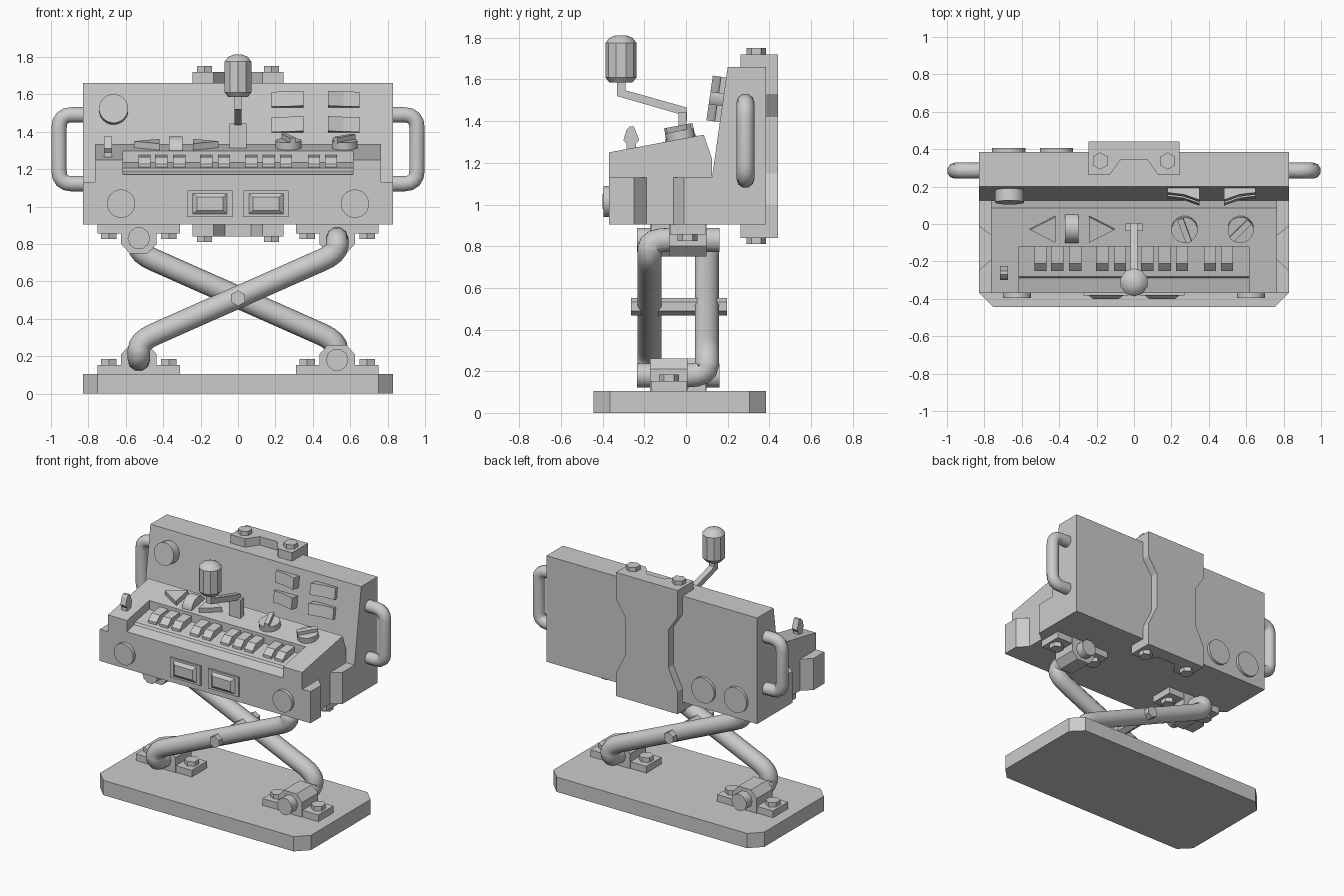
import bpy, bmesh
from math import pi, radians, cos, sin, atan2
from mathutils import Vector, Matrix

cube = bpy.data.objects.get("Cube")
if cube:
    bpy.data.objects.remove(cube, do_unlink=True)

GREY = bpy.data.materials.new("plain grey")
GREY.use_nodes = True
GREY.diffuse_color = (0.6, 0.6, 0.6, 1)
GREY.node_tree.nodes["Principled BSDF"].inputs["Base Color"].default_value = (0.6, 0.6, 0.6, 1)


def finish(name, bm, matrix=Matrix()):
    bmesh.ops.recalc_face_normals(bm, faces=bm.faces)
    mesh = bpy.data.meshes.new(name)
    bm.to_mesh(mesh)
    bm.free()
    mesh.materials.append(GREY)
    ob = bpy.data.objects.new(name, mesh)
    ob.matrix_world = matrix
    bpy.context.collection.objects.link(ob)
    return ob


def prism(name, pts, lo, hi, axis="z", matrix=Matrix()):
    """Extrude a 2D outline along an axis: x takes (y, z), y takes (x, z), z takes (x, y)."""
    place = {"x": lambda p, d: (d, *p), "y": lambda p, d: (p[0], d, p[1]), "z": lambda p, d: (*p, d)}[axis]
    bm = bmesh.new()
    low = [bm.verts.new(place(p, lo)) for p in pts]
    high = [bm.verts.new(place(p, hi)) for p in pts]
    bm.faces.new(low)
    bm.faces.new(high)
    for i in range(len(pts)):
        j = (i + 1) % len(pts)
        bm.faces.new((low[i], low[j], high[j], high[i]))
    return finish(name, bm, matrix)


def box(name, x0, x1, y0, y1, z0, z1, matrix=Matrix()):
    return prism(name, [(x0, y0), (x1, y0), (x1, y1), (x0, y1)], z0, z1, "z", matrix)


def ring(r, n, cx=0, cy=0):
    return [(cx + r * cos(2 * pi * (i + 0.5) / n), cy + r * sin(2 * pi * (i + 0.5) / n)) for i in range(n)]


def smooth(ob, angle):
    bpy.ops.object.select_all(action="DESELECT")
    ob.select_set(True)
    bpy.context.view_layer.objects.active = ob
    bpy.ops.object.shade_smooth_by_angle(angle=radians(angle))


def disc(name, r, cx, cy, lo, hi, axis="z", matrix=Matrix(), n=20):
    smooth(prism(name, ring(r, n, cx, cy), lo, hi, axis, matrix), 40)


def tube(name, points, r, bend):
    """Round pipe through the points, with rounded corners."""
    pts = [Vector(p) for p in points]
    path = [pts[0]]
    for a, b, c in zip(pts, pts[1:], pts[2:]):
        p = b + (a - b).normalized() * min(bend, (a - b).length * 0.49)
        q = b + (c - b).normalized() * min(bend, (c - b).length * 0.49)
        path += [p.lerp(b, t).lerp(b.lerp(q, t), t) for t in (0, 0.25, 0.5, 0.75, 1)]
    path.append(pts[-1])
    curve = bpy.data.curves.new(name, "CURVE")
    curve.dimensions = "3D"
    curve.bevel_depth, curve.bevel_resolution, curve.use_fill_caps = r, 3, True
    spline = curve.splines.new("POLY")
    spline.points.add(len(path) - 1)
    for sp, p in zip(spline.points, path):
        sp.co = (*p, 1)
    curve.materials.append(GREY)
    ob = bpy.data.objects.new(name, curve)
    bpy.context.collection.objects.link(ob)
    bpy.ops.object.select_all(action="DESELECT")
    ob.select_set(True)
    bpy.context.view_layer.objects.active = ob
    bpy.ops.object.convert(target="MESH")
    smooth(bpy.context.object, 50)


def mirrored(half):
    return half + [(-x, y) for x, y in reversed(half)]


# Base plate with clipped corners
prism("base_plate", mirrored([(0.75, -0.445), (0.83, -0.365), (0.83, 0.305), (0.75, 0.385)]), 0, 0.105)

# Crossed legs, each the half turn of the other about the centre
MID = -0.037
for name, s in (("front_leg", 1), ("rear_leg", -1)):
    shape = [(-0.53, 0.197, 0.18), (-0.53, -0.138, 0.18), (-0.53, -0.138, 0.28),
             (0.53, -0.138, 0.75), (0.53, -0.138, 0.83), (0.53, 0.197, 0.83)]
    tube(name, [(s * x, MID + s * y, z) for x, y, z in shape], 0.06, 0.09)
prism("centre_bolt", ring(0.042, 6, 0, 0.51), -0.265, 0.197, "y")

# Leg brackets with bolts, on the plate and hanging from the body
for side in (-1, 1):
    for level, z, up in (("lower", 0.105, 1), ("upper", 0.905, -1)):
        x, y = side * 0.53, MID - side * up * 0.045
        prism(f"{level}_bracket_housing", [(x + a, z + up * h) for a, h in mirrored(
            [(0.095, 0), (0.095, 0.105), (0.05, 0.155)])], y - 0.09, y + 0.09, "y")
        box(f"{level}_bracket_foot", x - 0.22, x + 0.22, y - 0.085, y + 0.085, z, z + up * 0.048)
        for dx in (-0.16, 0.16):
            prism(f"{level}_bracket_bolt", ring(0.048, 6, x + dx, y), z + up * 0.048, z + up * 0.08)

# Body: lower block with side notches, sloped panel, console around a key tray
prism("lower_body", mirrored([(0.83, -0.37), (0.83, -0.25), (0.765, -0.19), (0.765, -0.06),
                              (0.83, -0.01), (0.83, 0.385)]), 0.905, 1.13)
prism("back_panel", [(0.125, 1.13), (0.2, 1.66), (0.385, 1.66), (0.385, 1.13)], -0.83, 0.83, "x")
rear = [(0.085, 1.335), (0.125, 1.22), (0.125, 1.13)]
for side in (-1, 1):
    prism("console_end", [(-0.37, 1.13), (-0.37, 1.25)] + rear, side * 0.615, side * 0.765, "x")
prism("console_middle", [(-0.37, 1.13), (-0.37, 1.17), (-0.29, 1.19), (-0.28, 1.205), (-0.12, 1.235),
                         (-0.12, 1.297)] + rear, -0.615, 0.615, "x")
for x in (-0.5, -0.41, -0.315, -0.17, -0.075, 0.07, 0.165, 0.257, 0.406, 0.497):
    prism("key", [(-0.25, 1.2), (-0.25, 1.228), (-0.21, 1.265), (-0.12, 1.275), (-0.12, 1.22)],
          x - 0.033, x + 0.033, "x")

# Front discs and framed buttons
for side in (-1, 1):
    disc("front_disc", 0.076, side * 0.625, 1.015, -0.395, -0.37, "y")
    x = side * 0.15
    for a, b, lo, hi in ((0.12, 0.07, 0, 0.012),):
        box("button_frame", x - a, x + a, -0.37 - hi, -0.37, 1.015 - b, 1.015 + b)
    bm = bmesh.new()
    loops = [[bm.verts.new((x + sx * w, d, 1.015 + sz * h)) for sx, sz in ((-1, -1), (1, -1), (1, 1), (-1, 1))]
             for w, h, d in ((0.095, 0.058, -0.38), (0.07, 0.035, -0.4))]
    for i in range(4):
        j = (i + 1) % 4
        bm.faces.new((loops[0][i], loops[0][j], loops[1][j], loops[1][i]))
    bm.faces.new(loops[0])
    bm.faces.new(loops[1])
    finish("front_button", bm)

# Rear discs
for x in (-0.67, -0.415):
    disc("rear_disc", 0.09, x, 1.04, 0.385, 0.405, "y")

# Side handles
for side in (-1, 1):
    tube("side_handle", [(side * x, 0.285, z) for x, z in ((0.82, 1.49), (0.957, 1.49), (0.957, 1.122), (0.82, 1.122))],
         0.043, 0.07)

# Clamp strap round the back, with hooked ends and bolts
prism("clamp_strap", mirrored([(0.243, 0.84), (0.243, 1.0), (0.17, 1.15), (0.17, 1.42), (0.243, 1.53), (0.243, 1.72)]),
      0.385, 0.442, "y")
lip = mirrored([(0.243, 0.386), (0.243, 0.262), (0.13, 0.262), (0.07, 0.345)])
for z0, z1, up in ((1.66, 1.72, 1), (0.905, 0.84, -1)):
    prism("clamp_lip", lip, z0, z1)
    for x in (-0.18, 0.18):
        prism("clamp_bolt", ring(0.046, 6, x, 0.337), z1, z1 + up * 0.03)

# Dial and rocker switches on the sloped panel (local y points out of the panel backwards)
panel_tilt = Matrix.Rotation(-atan2(0.075, 0.53), 4, "X")


def on_panel(x, z):
    return Matrix.Translation((x, 0.125 + (z - 1.13) * 0.075 / 0.53, z)) @ panel_tilt


disc("panel_dial", 0.078, 0, 0, -0.065, 0.01, "y", on_panel(-0.665, 1.515))
for x, s in ((0.265, 1), (0.565, -1)):
    for z in (1.57, 1.435):
        prism("rocker_switch", [(-0.085 * s, 0.01), (-0.085 * s, -0.025), (0, -0.035),
                                (0.085 * s, -0.065), (0.085 * s, 0.01)], -0.04, 0.04, "z", on_panel(x, z))

# Controls on the console slope
slope = atan2(0.085, 0.455)


def on_console(x, y):
    return Matrix.Translation((x, y, 1.25 + (y + 0.37) * 0.085 / 0.455)) @ Matrix.Rotation(slope, 4, "X")


for x, s in ((-0.485, -1), (-0.175, 1)):
    prism("arrow_button", [(s * 0.07, 0), (-s * 0.065, 0.07), (-s * 0.065, -0.07)], -0.01, 0.035, "z",
          on_console(x, -0.025))
disc("thumb_wheel", 0.08, 0, -0.02, -0.037, 0.037, "x", on_console(-0.333, -0.025), 16)
for x, turn in ((0.27, -70), (0.57, 45)):
    disc("knob", 0.07, 0, 0, -0.01, 0.04, "z", on_console(x, -0.025), 16)
    box("knob_grip", -0.068, 0.068, -0.016, 0.016, 0.03, 0.065, on_console(x, -0.025) @ Matrix.Rotation(radians(turn), 4, "Z"))
prism("toggle", [(-0.285, 1.25), (-0.285, 1.29), (-0.3, 1.31), (-0.285, 1.36), (-0.27, 1.375), (-0.25, 1.375),
                 (-0.225, 1.31), (-0.24, 1.29), (-0.24, 1.25)], -0.717, -0.675, "x")

# Lever: post, cranked arm and grip
box("lever_post", -0.045, 0.045, -0.037, 0.003, 1.3, 1.445)
prism("lever_arm", [(0.005, 1.4), (0.005, 1.465), (-0.29, 1.548), (-0.29, 1.6), (-0.33, 1.6), (-0.33, 1.52), (-0.035, 1.435),
                    (-0.035, 1.4)], -0.02, 0.02, "x")
bm = bmesh.new()
rings = [[bm.verts.new((x, y - 0.312, z)) for x, y in ring(r, 10)]
         for r, z in ((0.055, 1.585), (0.075, 1.61), (0.075, 1.775), (0.055, 1.8), (0.025, 1.812))]
for a, b in zip(rings, rings[1:]):
    for i in range(10):
        j = (i + 1) % 10
        bm.faces.new((a[i], a[j], b[j], b[i]))
bm.faces.new(rings[0])
bm.faces.new(rings[-1])
smooth(finish("lever_grip", bm), 30)
